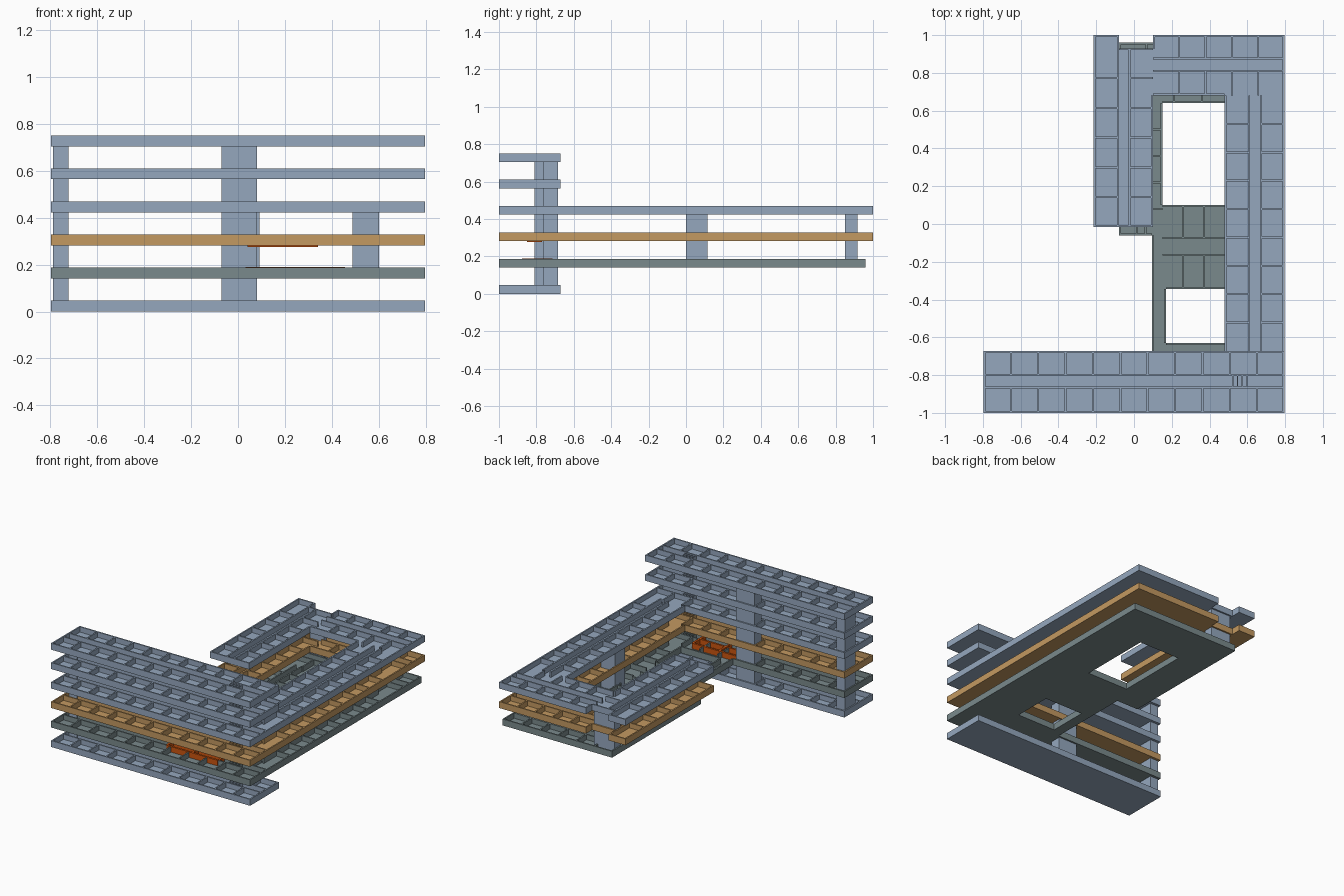
import bpy, bmesh, math
from mathutils import Matrix, Vector

cube = bpy.data.objects.get("Cube")
if cube:
    bpy.data.objects.remove(cube, do_unlink=True)


def material(name, rgb):
    m = bpy.data.materials.new(name)
    m.use_nodes = True
    m.diffuse_color = (*rgb, 1)
    m.node_tree.nodes["Principled BSDF"].inputs["Base Color"].default_value = (*rgb, 1)
    return m


BLUE = material("slate blue", (0.30, 0.39, 0.515))
GREEN = material("grey green", (0.195, 0.254, 0.262))
TAN = material("tan", (0.55, 0.32, 0.12))
RED = material("burnt orange", (0.60, 0.09, 0.005))

H, FLOOR, T = 0.046, 0.008, 0.01   # plate height, floor and wall thickness


def add_box(bm, x0, x1, y0, y1, z0, z1):
    mat = Matrix.Translation(((x0 + x1) / 2, (y0 + y1) / 2, (z0 + z1) / 2))
    mat = mat @ Matrix.Diagonal((x1 - x0, y1 - y0, z1 - z0, 1))
    bmesh.ops.create_cube(bm, size=1, matrix=mat)


def make_object(name, bm, mat):
    me = bpy.data.meshes.new(name)
    bm.to_mesh(me)
    bm.free()
    me.materials.append(mat)
    ob = bpy.data.objects.new(name, me)
    bpy.context.collection.objects.link(ob)
    return ob


def box(name, mat, *dims):
    bm = bmesh.new()
    add_box(bm, *dims)
    return make_object(name, bm, mat)


def perimeter(bm, pts, z):
    """Walls just inside a counter-clockwise outline (clockwise for holes)."""
    for a, b in zip(pts, pts[1:] + pts[:1]):
        a, b = Vector(a), Vector(b)
        d = (b - a).normalized()
        c = b + Vector((-d.y, d.x)) * T
        add_box(bm, min(a.x, c.x), max(a.x, c.x), min(a.y, c.y), max(a.y, c.y), z, z + H)


def rooms(bm, axis, start, end, lo, hi, z, count):
    """Two rows of rooms either side of a corridor running along one axis."""
    def wall(u0, u1, v0, v1):
        d = (u0, u1, v0, v1) if axis == "x" else (v0, v1, u0, u1)
        add_box(bm, *d, z + 0.002, z + H - 0.001)
    w = hi - lo
    c1, c2 = lo + 0.41 * w, lo + 0.61 * w
    for c in (c1, c2):
        wall(start, end, c - T / 2, c + T / 2)
    for i in range(1, count):
        u = start + (end - start) * i / count
        wall(u - T / 2, u + T / 2, lo, c1)
        wall(u - T / 2, u + T / 2, c2, hi)


def plate(name, mat, z, floors, outline, holes, blocks):
    bm = bmesh.new()
    for r in floors:
        add_box(bm, *r, z, z + FLOOR)
    perimeter(bm, outline, z)
    for x0, x1, y0, y1 in holes:
        perimeter(bm, [(x0, y0), (x0, y1), (x1, y1), (x1, y0)], z)
    for b in blocks:
        rooms(bm, *b[:5], z, b[5])
    # closely spaced stair treads beside the corridor
    for i in range(4):
        x = 0.52 + 0.025 * i
        add_box(bm, x, x + 0.006, -0.86, -0.80, z, z + H - 0.004)
    return make_object(name, bm, mat)


XL, XR = -0.797, 0.797
BAR = (XL, XR, -1, -0.672)
BAR_ROOMS = ("x", XL, XR, -1, -0.672, 11)
BAR_OUT = [(XL, -1), (XR, -1), (XR, -0.672), (XL, -0.672)]

# Short plates: front bar only
for name, z in (("ground_plate", 0.0), ("fourth_plate", 0.564), ("fifth_plate", 0.704)):
    plate(name, BLUE, z, [BAR], BAR_OUT, [], [BAR_ROOMS])

# Hook-shaped plates: front bar, long wing, back bar and short return wing
hook_floors = [BAR, (0.48, XR, -0.672, 1), (0.10, 0.48, 0.68, 1),
               (-0.215, 0.10, -0.015, 0.93), (-0.215, -0.08, 0.93, 1)]
hook_out = [(XL, -1), (XR, -1), (XR, 1), (0.10, 1), (0.10, 0.93), (-0.08, 0.93),
            (-0.08, 1), (-0.215, 1), (-0.215, -0.015), (0.10, -0.015), (0.10, 0.68),
            (0.48, 0.68), (0.48, -0.672), (XL, -0.672)]
hook_rooms = [BAR_ROOMS, ("y", -0.672, 0.68, 0.48, XR, 9),
              ("x", 0.10, XR, 0.68, 1, 5), ("y", -0.015, 0.93, -0.215, 0.10, 6)]
for name, mat, z in (("second_plate", TAN, 0.282), ("third_plate", BLUE, 0.423)):
    plate(name, mat, z, hook_floors, hook_out, [], hook_rooms)

# Wide plate with two courtyards
YB = 0.96
wide_floors = [BAR, (0.48, XR, -0.672, YB), (-0.08, 0.48, 0.64, YB),
               (-0.08, 0.15, -0.06, 0.64), (0.15, 0.48, -0.06, 0.10),
               (0.095, 0.48, -0.345, -0.06), (0.095, 0.17, -0.63, -0.345),
               (0.095, 0.48, -0.672, -0.63)]
wide_out = [(XL, -1), (XR, -1), (XR, YB), (-0.08, YB), (-0.08, -0.06),
            (0.095, -0.06), (0.095, -0.672), (XL, -0.672)]
courts = [(0.15, 0.48, 0.10, 0.64), (0.17, 0.48, -0.63, -0.345)]
plate("first_plate", GREEN, 0.141, wide_floors, wide_out, courts,
      [BAR_ROOMS, ("y", -0.672, 0.64, 0.48, XR, 9), ("x", -0.08, XR, 0.64, YB, 6),
       ("y", -0.06, 0.64, -0.08, 0.15, 5), ("x", 0.15, 0.48, -0.345, 0.10, 3)])

# Highlighted rooms on the first plate
bm = bmesh.new()
add_box(bm, 0.04, 0.45, -0.87, -0.72, 0.149, 0.153)
for y in (-0.87, -0.80, -0.72):
    add_box(bm, 0.04, 0.45, y - 0.007, y + 0.007, 0.149, 0.189)
for x in (0.04, 0.24, 0.45):
    add_box(bm, x - 0.007, x + 0.007, -0.87, -0.72, 0.149, 0.189)
make_object("highlighted_rooms", bm, RED)
box("hanging_panel", RED, 0.04, 0.34, -0.85, -0.77, 0.276, 0.283)

# Vertical shafts
box("corner_shaft", BLUE, -0.788, -0.722, -0.81, -0.69, 0.008, 0.706)
box("centre_shaft", BLUE, -0.07, 0.08, -0.765, -0.684, 0.008, 0.706)
box("wing_shaft", BLUE, 0.487, 0.60, 0.0, 0.115, 0.149, 0.425)
box("back_shaft", BLUE, -0.07, 0.092, 0.85, 0.918, 0.149, 0.425)
